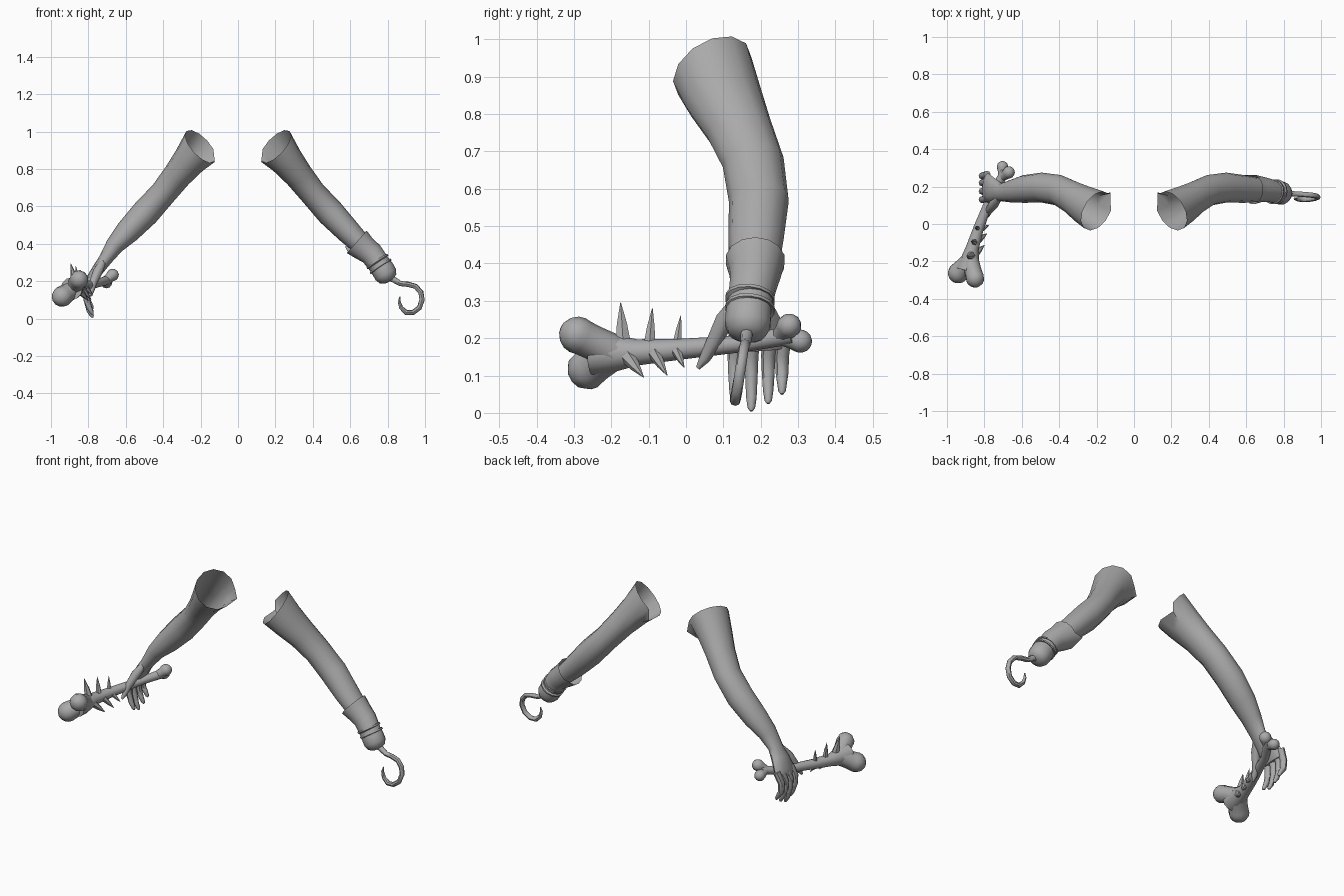
import bpy, bmesh
from math import sin, cos, pi, radians
from mathutils import Vector

old = bpy.data.objects.get("Cube")
if old:
    bpy.data.objects.remove(old, do_unlink=True)

grey = bpy.data.materials.new("plain grey")
grey.use_nodes = True
grey.diffuse_color = (0.4, 0.4, 0.4, 1)
grey.node_tree.nodes["Principled BSDF"].inputs["Base Color"].default_value = (0.4, 0.4, 0.4, 1)


def loft(name, rings, sides=12, start=False, end=True, rim=None, flap=None, mirror=False):
    """Skin elliptical rings (x, y, z, thickness radius, width radius) along a path."""
    bm = bmesh.new()
    centres = [Vector(r[:3]) for r in rings]
    loops = []
    for i, (c, r) in enumerate(zip(centres, rings)):
        t = (centres[min(i + 1, len(rings) - 1)] - centres[max(i - 1, 0)]).normalized()
        if i == 0 and rim:
            t = Vector(rim).normalized()
        ref = Vector((0, 1, 0)) if abs(t.y) < 0.8 else Vector((1, 0, 0))
        v = (ref - t * ref.dot(t)).normalized()
        u = t.cross(v)
        ru, rv = r[3], r[-1]
        loop = []
        for k in range(sides):
            a = 2 * pi * k / sides
            loop.append(bm.verts.new(c + u * ru * cos(a) + v * rv * sin(a)))
        loops.append(loop)
    for a, b in zip(loops, loops[1:]):
        for k in range(sides):
            n = (k + 1) % sides
            bm.faces.new((a[k], a[n], b[n], b[k]))
    # Pointed corner drawn out of the open edge
    if flap:
        tip = Vector(flap)
        min(loops[0], key=lambda p: (p.co - tip).length).co = tip
    if start:
        bm.faces.new(loops[0][::-1])
    if end:
        bm.faces.new(loops[-1])
    if mirror:
        for p in bm.verts:
            p.co.x = -p.co.x
    bmesh.ops.recalc_face_normals(bm, faces=bm.faces)
    mesh = bpy.data.meshes.new(name)
    bm.to_mesh(mesh)
    bm.free()
    mesh.materials.append(grey)
    ob = bpy.data.objects.new(name, mesh)
    bpy.context.collection.objects.link(ob)
    bpy.ops.object.select_all(action="DESELECT")
    ob.select_set(True)
    bpy.context.view_layer.objects.active = ob
    bpy.ops.object.shade_smooth_by_angle(angle=radians(45))
    return ob


# Both arms share the sleeve from shoulder to forearm
ARM = [(.2, .07, .92, .112, .115), (.26, .1, .845, .09, .105), (.325, .14, .765, .077, .09),
       (.40, .18, .67, .071, .083), (.495, .195, .565, .075, .08), (.59, .187, .465, .066, .074)]
SHOULDER = dict(rim=(.65, .4, -.6), flap=(.125, .17, .845), end=False)
loft("left_arm", ARM + [(.67, .183, .385, .055, .065)], **SHOULDER)
HAND = [(.66, .175, .39, .049, .06), (.71, .17, .315, .036, .048),
        (.75, .18, .26, .032, .065), (.785, .193, .205, .03, .08), (.795, .195, .17, .018, .07)]
loft("right_arm", ARM + HAND, mirror=True, **{**SHOULDER, "end": True})

# Fingers and thumb curled round the bone
for name, y, low in (("index", .13, .022), ("middle", .175, .005),
                     ("ring", .22, .025), ("little", .257, .05)):
    loft(name + "_finger",
         [(-.785, y + .008, .215, .02), (-.812, y, .155, .019), (-.81, y, .105, .017),
          (-.795, y, low + .035, .014), (-.78, y, low + .008, .01), (-.776, y, low, .004)],
         sides=8, start=True)
loft("thumb", [(-.725, .14, .3, .02), (-.75, .105, .25, .026), (-.775, .075, .19, .021),
               (-.785, .05, .145, .015), (-.79, .032, .12, .006)], sides=8, start=True)

# Cuff, wrapped bands and stump cap
loft("cuff", [(.635, .185, .41, .08), (.675, .185, .375, .07), (.715, .18, .345, .064),
              (.755, .17, .29, .06), (.775, .167, .262, .062), (.79, .165, .235, .062),
              (.803, .163, .212, .05), (.81, .162, .2, .025)], sides=14, flap=(.572, .262, .385))
for i in range(2):
    x, z = .742 + .017 * i, .31 - .025 * i
    loft("wrist_band", [(x, .172, z, .059), (x + .001, .172, z - .0015, .067),
                        (x + .006, .171, z - .009, .067), (x + .007, .171, z - .0105, .059)],
         sides=14, end=False)

# Hook swept along a curve
hook = [(.80, .163, .225), (.835, .162, .207), (.868, .16, .187), (.91, .158, .183), (.95, .154, .172),
        (.978, .149, .14), (.984, .143, .1), (.97, .137, .058), (.935, .132, .032), (.9, .131, .032),
        (.872, .132, .058), (.862, .135, .09), (.866, .138, .117)]
widths = [.018, .016] + [.014] * 8 + [.011, .008, .003]
loft("hook", [p + (w,) for p, w in zip(hook, widths)], sides=8, start=True)

# Bone club: shaft plus a pair of knobs at each end
loft("bone_shaft", [(-.89, -.25, .16, .06), (-.88, -.21, .16, .055), (-.865, -.13, .162, .035),
                    (-.83, -.02, .17, .028), (-.755, .17, .187, .022), (-.7, .26, .205, .025),
                    (-.69, .285, .21, .025)], start=True)


def knob(name, base, centre, r, neck):
    b, c = Vector(base), Vector(centre)
    d = (c - b).normalized()
    rings = [(*b, neck), (*b.lerp(c, .5), (neck + r) / 2 * .95)]
    rings += [(*(c + d * r * sin(a)), r * cos(a)) for a in (-.3, 0, .4, .8, 1.2, 1.5)]
    loft(name, rings, sides=10, start=True)


knob("large_knob_outer", (-.88, -.2, .16), (-.94, -.262, .118), .056, .05)
knob("large_knob_inner", (-.875, -.2, .165), (-.85, -.29, .208), .05, .048)
knob("small_knob_upper", (-.705, .25, .205), (-.67, .276, .233), .033, .022)
knob("small_knob_lower", (-.705, .255, .203), (-.703, .306, .192), .031, .022)

# Spikes on the top and underside of the bone
for name, base, tip, r in (("top_spike", (-.868, -.168, .18), (-.895, -.175, .295), .024),
                           ("top_spike", (-.852, -.098, .18), (-.868, -.09, .28), .018),
                           ("top_spike", (-.835, -.025, .18), (-.845, -.014, .26), .014),
                           ("under_spike", (-.85, -.16, .155), (-.80, -.113, .095), .022),
                           ("under_spike", (-.83, -.085, .16), (-.785, -.05, .1), .018),
                           ("under_spike", (-.81, -.025, .165), (-.775, -.005, .122), .014)):
    b, t = Vector(base), Vector(tip)
    loft(name, [(*b, r), (*b.lerp(t, .5), r * .65), (*t, .001)], sides=6, start=True)
